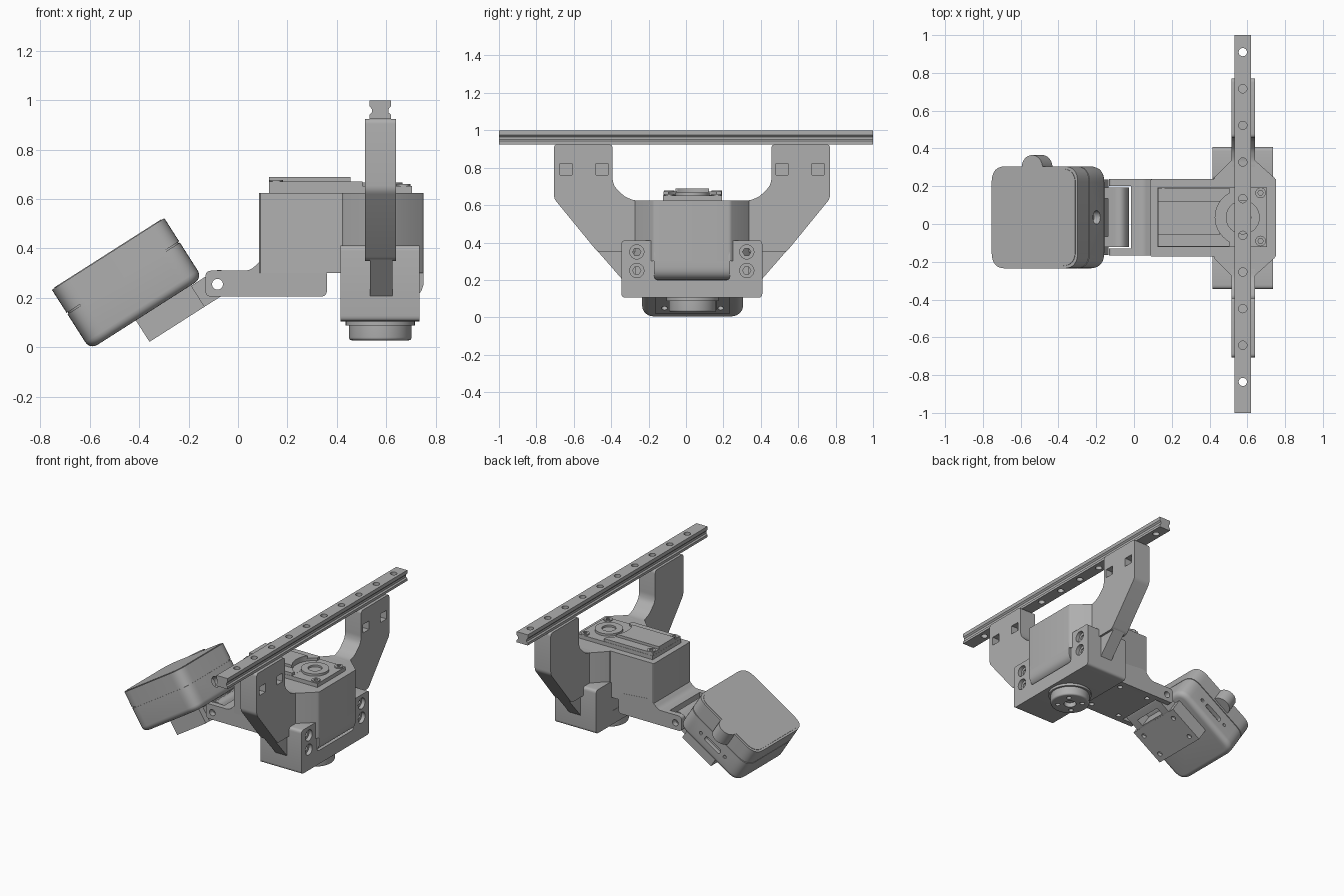
import bpy, bmesh, math
from mathutils import Matrix, Vector

if "Cube" in bpy.data.objects:
    bpy.data.objects.remove(bpy.data.objects["Cube"])

GREY = (0.43, 0.43, 0.43, 1)
grey = bpy.data.materials.new("mid_grey")
grey.use_nodes = True
grey.diffuse_color = GREY
grey.node_tree.nodes["Principled BSDF"].inputs["Base Color"].default_value = GREY

MID = 0.035  # y of the assembly's mirror plane


def rect(a0, a1, b0, b1):
    return [(a0, b0), (a1, b0), (a1, b1), (a0, b1)]


def circle(a, b, r, n=32):
    return [(a + r * math.cos(math.tau * i / n), b + r * math.sin(math.tau * i / n)) for i in range(n)]


def rounded(points, radius, steps=6):
    """Fillet every corner of an outline."""
    out = []
    for i, p in enumerate(points):
        p = Vector(p)
        a = (Vector(points[i - 1]) - p)
        b = (Vector(points[(i + 1) % len(points)]) - p)
        r = min(radius, a.length * 0.45, b.length * 0.45)
        a, b = p + a.normalized() * r, p + b.normalized() * r
        for k in range(steps + 1):
            t = k / steps
            out.append(tuple(a * (1 - t) ** 2 * 0.9 + p * 2 * t * (1 - t) + b * t ** 2 * 0.9
                             + (a * (1 - t) ** 2 + b * t ** 2) * 0.1))
    return out


def prism(name, axis, outline, lo, hi, matrix=None, fillet=0.0):
    """Extrude an outline along x, y or z; fillet softens the rim at lo."""
    place = {"x": lambda a, b, c: (c, a, b),
             "y": lambda a, b, c: (a, c, b),
             "z": lambda a, b, c: (a, b, c)}[axis]
    bm = bmesh.new()
    low = [bm.verts.new(place(a, b, lo)) for a, b in outline]
    high = [bm.verts.new(place(a, b, hi)) for a, b in outline]
    base = bm.faces.new(low)
    bm.faces.new(high)
    for i in range(len(low)):
        bm.faces.new((low[i - 1], low[i], high[i], high[i - 1]))
    bmesh.ops.recalc_face_normals(bm, faces=bm.faces)
    if fillet:
        bmesh.ops.bevel(bm, geom=list(base.edges), offset=fillet, segments=5,
                        profile=0.5, affect="EDGES")
    if matrix:
        bm.transform(matrix)
    mesh = bpy.data.meshes.new(name)
    bm.to_mesh(mesh)
    bm.free()
    mesh.materials.append(grey)
    obj = bpy.data.objects.new(name, mesh)
    bpy.context.collection.objects.link(obj)
    return obj


def cut(obj, cutters):
    """Subtract cutters, then delete them."""
    for cutter in cutters:
        mod = obj.modifiers.new("cut", "BOOLEAN")
        mod.operation, mod.solver, mod.object = "DIFFERENCE", "EXACT", cutter
    bpy.context.view_layer.update()
    graph = bpy.context.evaluated_depsgraph_get()
    mesh = bpy.data.meshes.new_from_object(obj.evaluated_get(graph))
    obj.modifiers.clear()
    obj.data = mesh
    for cutter in cutters:
        bpy.data.objects.remove(cutter)
    return obj


# Slide rail with a waisted section and a row of through holes
RX = 0.576
half = [(0.043, 0.925), (0.043, 0.942), (0.034, 0.95), (0.034, 0.965), (0.043, 0.975), (0.043, 1.0)]
section = [(RX + a, z) for a, z in half] + [(RX - a, z) for a, z in reversed(half)]
rail = prism("rail", "y", section, -1, 1)
cut(rail, [prism("hole", "z", circle(RX, 0.91 - 0.194 * i, 0.022, 24), 0.9, 1.1) for i in range(10)])

# Two rail arms, with a narrower tail running down to the bracket
for side, label in ((1, "back"), (-1, "front")):
    def mirror(points):
        return [(MID - 0.003 + side * a, z) for a, z in points]
    arm_outline = mirror([(0.425, 0.925), (0.425, 0.735), (0.415, 0.7), (0.36, 0.645), (0.31, 0.625),
                          (0.25, 0.625), (0.25, 0.35), (0.505, 0.35), (0.738, 0.635), (0.738, 0.925)])
    arm = prism(label + "_rail_arm", "x", rounded(arm_outline, 0.02, 4), 0.515, 0.64)
    pockets = []
    for c in (0.481, 0.674):
        pockets.append(prism("pocket", "x", mirror(rect(c - 0.033, c + 0.033, 0.762, 0.822)), 0.59, 0.7))
    cut(arm, pockets)
    prism(label + "_arm_tail", "x",
          mirror([(0.3, 0.36), (0.51, 0.36), (0.375, 0.205), (0.3, 0.205)]), 0.535, 0.625)

# Motor housing: long narrow block that flares into an octagon
wide, slim = 0.31, 0.205
side_pts = [(0.085, slim), (0.425, slim), (0.425, 0.215), (0.52, wide), (0.635, wide), (0.752, slim)]
plan = [(x, MID - 0.003 - w) for x, w in side_pts] + [(x, MID - 0.003 + w) for x, w in reversed(side_pts)]
prism("motor_housing", "z", rounded(plan, 0.012, 3), 0.3, 0.625)
prism("housing_lower", "y", rounded([(0.45, 0.2), (0.752, 0.2), (0.752, 0.4), (0.45, 0.4)], 0.07),
      -0.17, 0.235)

# Forked tongue leading to the hinge
HX, HZ = -0.083, 0.255
tongue = prism("hinge_tongue", "y",
               rounded([(-0.132, 0.205), (0.36, 0.205), (0.36, 0.31), (0.34, 0.35), (0.11, 0.37),
                        (0.05, 0.31), (-0.132, 0.31)], 0.025), -0.168, 0.238)
cuts = [prism("slot", "z", rect(-0.3, -0.015, -0.13, 0.2), 0.1, 0.5),
        prism("pin_hole", "y", circle(HX, HZ, 0.022, 24), -0.4, 0.4)]
for x, y in ((0.04, -0.11), (0.04, 0.18), (0.27, -0.11), (0.27, 0.18)):
    cuts.append(prism("screw_hole", "z", circle(x, y, 0.017, 16), 0.1, 0.23))
cut(tongue, cuts)

# U-shaped bracket with bolt holes in both posts
LOW, HIGH = -0.345, 0.408
bracket = prism("motor_bracket", "x",
                rounded([(LOW, 0.105), (HIGH, 0.105), (HIGH, 0.412), (0.235, 0.412), (0.235, 0.2),
                         (-0.17, 0.2), (-0.17, 0.412), (LOW, 0.412)], 0.022, 4), 0.415, 0.736)
cuts = []
for y in (-0.263, 0.325):
    for z in (0.25, 0.35):
        cuts.append(prism("nut_pocket", "x", circle(y, z, 0.038, 24), 0.71, 0.8))
        cuts.append(prism("bolt_hole", "x", circle(y, z, 0.022, 6), 0.6, 0.72))
cut(bracket, cuts)
prism("bracket_back_wall", "y", rect(0.417, 0.47, 0.11, 0.4), -0.25, 0.32)

# Actuator face standing out of the housing top
prism("actuator_base", "z", rect(0.125, 0.705, -0.122, 0.192), 0.6, 0.652)
cover = prism("actuator_cover", "z", rect(0.126, 0.505, -0.12, 0.19), 0.64, 0.672)
strip = prism("actuator_strip", "z", rect(0.126, 0.455, -0.055, 0.122), 0.66, 0.69)
for part in (cover, strip):
    cut(part, [prism("arc", "z", circle(RX, MID, 0.146, 48), 0.653, 0.8)])
horn = prism("top_horn", "z", circle(RX, MID, 0.09, 40), 0.64, 0.668)
cut(horn, [prism("bore", "z", circle(RX, MID, 0.045), 0.655, 0.7)])
for x in (0.155, 0.67):
    for y in (-0.09, 0.165):
        screw = prism("corner_screw", "z", circle(x, y, 0.028, 20), 0.64, 0.677 if x < 0.5 else 0.66)
        cut(screw, [prism("socket", "z", circle(x, y, 0.014, 6), 0.65, 0.7)])

# Output horn below the bracket
prism("output_flange", "z", circle(RX, MID, 0.14, 48), 0.088, 0.12)
output = prism("output_horn", "z", circle(RX, MID, 0.127, 48), 0.028, 0.1, fillet=0.012)
cuts = [prism("bore", "z", circle(RX, MID, 0.04, 24), 0, 0.06)]
for i in range(4):
    a = math.tau * (i + 0.5) / 4
    cuts.append(prism("screw_hole", "z",
                      circle(RX + 0.08 * math.cos(a), MID + 0.08 * math.sin(a), 0.016, 16), 0, 0.06))
cut(output, cuts)

# Tilted sensor box, in two shells with a thin seam
tilt = Matrix.Translation((-0.5275, MID, 0.38)) @ Matrix.Rotation(math.radians(-32.5), 4, "Y")
H = 0.27
shell = rounded(rect(-H, H, -H, H), 0.085, 8)
inner = [(a * 0.98, b * 0.98) for a, b in shell]
lid = prism("box_lid", "z", shell, -0.114, -0.003, tilt)
prism("box_lid_panel", "z", [(a * 0.95, b * 0.95) for a, b in shell], -0.05, 0, tilt)
prism("box_seam", "z", inner, -0.13, -0.1, tilt)
body = prism("box_body", "z", shell, -0.29, -0.12, tilt, fillet=0.035)
prism("box_tab", "z", circle(-0.015, H - 0.005, 0.065, 32), -0.1, -0.001, tilt)
port = rounded(rect(-0.07, 0.07, -0.215, -0.18), 0.017, 4)
cuts = [prism("port", "y", port, H - 0.03, H + 0.1, tilt),
        prism("lens_hole", "x", circle(0, -0.19, 0.036, 28), H - 0.04, H + 0.1, tilt)]
for a in (-0.11, 0.11):
    cuts.append(prism("port_screw", "y", circle(a, -0.197, 0.012, 12), H - 0.03, H + 0.1, tilt))
cut(body, cuts)

# Mounting plate under the box, with the hinge knuckle between the fork arms
plate = prism("box_mount", "y", rect(-0.05, 0.215, -0.393, -0.288), -0.2, 0.2, tilt)
cut(plate, [prism("screw_hole", "z", circle(a, b, 0.016, 16), -0.45, -0.37, tilt)
            for a in (0, 0.16) for b in (-0.15, 0.15)])
knuckle = prism("hinge_knuckle", "y", rounded(rect(0.18, 0.362, -0.393, -0.292), 0.045),
                -0.158, 0.158, tilt)
cut(knuckle, [prism("window", "z", rect(0.225, 0.275, -0.1, 0.1), -0.5, -0.2, tilt),
              prism("pin_hole", "y", circle(HX, HZ, 0.022, 24), -0.4, 0.4)])

# Smooth the curved walls, keep edges sharp
bpy.ops.object.select_all(action="DESELECT")
for obj in bpy.context.collection.objects:
    if obj.type == "MESH" and obj.data.materials and obj.data.materials[0] == grey:
        obj.select_set(True)
        bpy.context.view_layer.objects.active = obj
bpy.ops.object.shade_smooth_by_angle(angle=math.radians(30))
